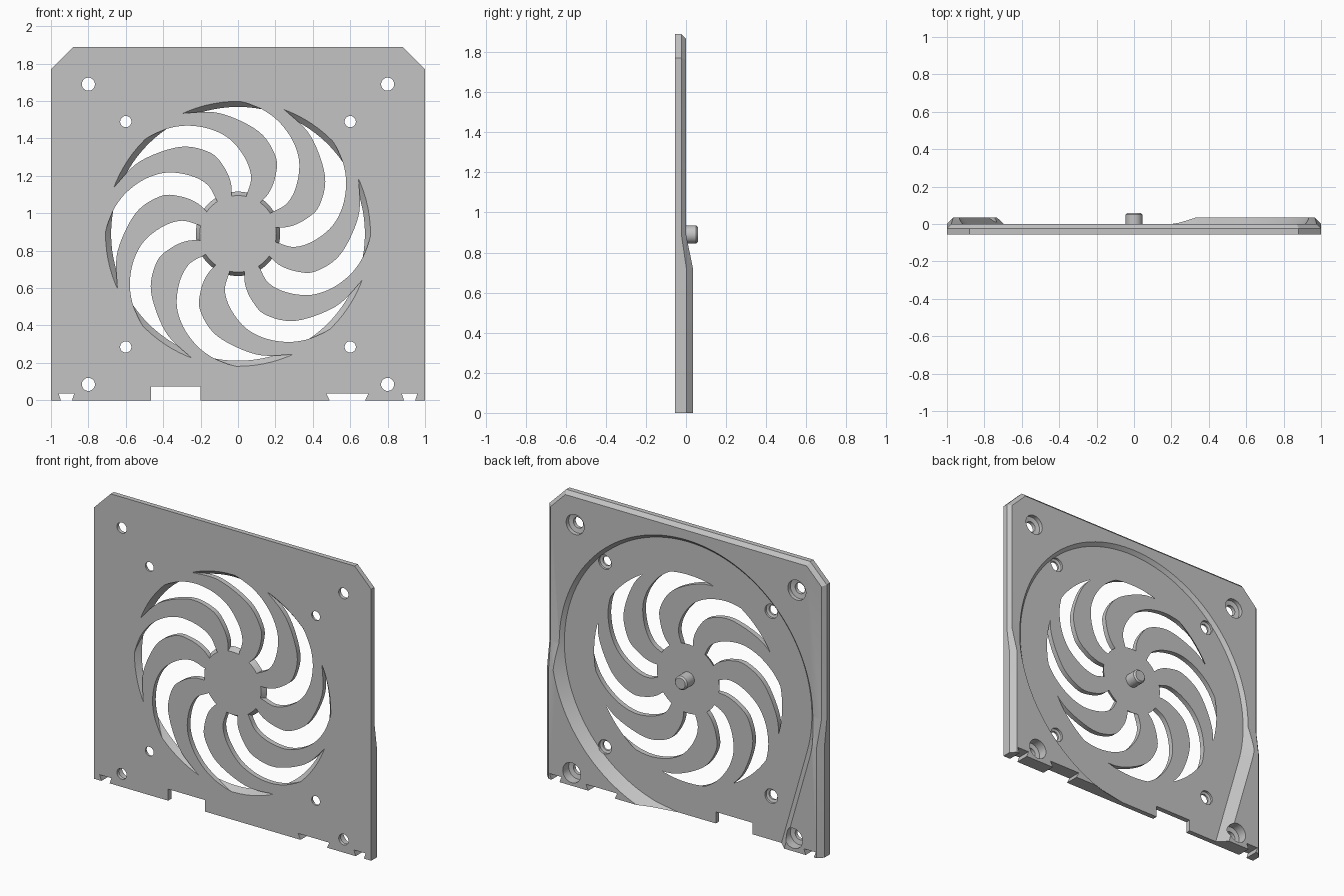
import bpy, bmesh
from math import sin, cos, pi, radians
from mathutils import Vector

if "Cube" in bpy.data.objects:
    bpy.data.objects.remove(bpy.data.objects["Cube"])

CZ = 0.89                            # height of the hub centre
FRONT, FLOOR, RAISED = -0.055, -0.022, 0.035

grey = bpy.data.materials.new("plain_grey")
grey.use_nodes = True
grey.diffuse_color = (0.55, 0.55, 0.55, 1)
grey.node_tree.nodes["Principled BSDF"].inputs["Base Color"].default_value = (0.55, 0.55, 0.55, 1)


def finish(name, bm):
    bmesh.ops.recalc_face_normals(bm, faces=bm.faces)
    mesh = bpy.data.meshes.new(name)
    bm.to_mesh(mesh)
    bm.free()
    mesh.materials.append(grey)
    ob = bpy.data.objects.new(name, mesh)
    bpy.context.collection.objects.link(ob)
    return ob


def bridge(bm, a, b):
    n = len(a)
    for i in range(n):
        bm.faces.new((a[i], a[(i + 1) % n], b[(i + 1) % n], b[i]))


def add_loft(bm, layers):
    """Solid through (y, [(x, z), ...]) outlines with equal point counts."""
    rings = [[bm.verts.new((x, y, z)) for x, z in pts] for y, pts in layers]
    for a, b in zip(rings, rings[1:]):
        bridge(bm, a, b)
    bm.faces.new(rings[0])
    bm.faces.new(rings[-1])


def loft(name, layers):
    bm = bmesh.new()
    add_loft(bm, layers)
    return finish(name, bm)


def circle(r, x=0, z=CZ, n=32):
    return [(x + r * cos(2 * pi * i / n), z + r * sin(2 * pi * i / n)) for i in range(n)]


def boolean(target, cutter, operation="DIFFERENCE"):
    mod = target.modifiers.new("cut", "BOOLEAN")
    mod.operation, mod.object, mod.solver = operation, cutter, "EXACT"
    bpy.context.view_layer.objects.active = target
    bpy.ops.object.modifier_apply(modifier=mod.name)
    bpy.data.objects.remove(cutter)


def spline(pts, steps=6):
    """Smooth curve through the points."""
    p = [Vector(q) for q in pts]
    p = [2 * p[0] - p[1]] + p + [2 * p[-1] - p[-2]]
    out = []
    for a, b, c, d in zip(p, p[1:], p[2:], p[3:]):
        for i in range(steps):
            t = i / steps
            out.append(0.5 * (2 * b + (c - a) * t + (2 * a - 5 * b + 4 * c - d) * t * t
                              + (3 * b - a - 3 * c + d) * t ** 3))
    return out + [p[-2]]


# Plate: clipped top corners, chamfered back edge, thicker lower part with a ramp
half = [(1, 0), (1, 0.72), (1, CZ), (1, 1.77), (0.88, 1.89)]
outline = half + [(-x, z) for x, z in reversed(half)]
bm = bmesh.new()
front, mid, back = [], [], []
for x, z in outline:
    low = z < 0.8
    top, c = (RAISED, 0.033) if low else (0, 0.023)
    side = 1 if x > 0 else -1
    xi = x - side * c * (0.42 if z > 1.8 else 1)
    zi = z - (c if z > 1.8 else 0.42 * c if z > 1.7 else 0)
    front.append(bm.verts.new((x, FRONT, z)))
    mid.append(bm.verts.new((x, top - c, z)))
    back.append(bm.verts.new((xi, top, zi)))
bridge(bm, front, mid)
bridge(bm, mid, back)
bm.faces.new(front)
bm.faces.new((back[0], back[1], back[8], back[9]))
bm.faces.new((back[1], back[2], back[7], back[8]))
bm.faces.new(back[2:8])
plate = finish("fan_cover_plate", bm)


# Round recess with sloped wall, leaving through a straight side at the bottom
def recess(y):
    r, a0, a1, n = 0.915 + y, radians(-75), radians(196), 110
    pts = [(r * cos(a0 + (a1 - a0) * i / n), CZ + r * sin(a0 + (a1 - a0) * i / n))
           for i in range(n + 1)]
    x, z = pts[-1]
    return pts + [(x - 0.8 * sin(a1), z + 0.8 * cos(a1))]


boolean(plate, loft("recess_cutter", [(y, recess(y)) for y in (FLOOR, 0.07)]))

# Eight curved air slots, bounded by a sloped hub edge and a sloped outer edge
outer_side = spline([(0.03, 0.15), (0.047, 0.21), (0.07, 0.3), (0.04, 0.4), (-0.037, 0.5),
                     (-0.14, 0.557), (-0.257, 0.578), (-0.36, 0.567), (-0.444, 0.535),
                     (-0.5, 0.505)])
inner_side = spline([(-0.7, 0.19), (-0.647, 0.267), (-0.52, 0.39), (-0.31, 0.465),
                     (-0.153, 0.436), (-0.08, 0.365), (-0.037, 0.267), (-0.037, 0.15)])
slot = outer_side + [Vector((-0.56, 0.56)), Vector((-0.72, 0.42))] + inner_side
bm = bmesh.new()
for k in range(8):
    c, s = cos(k * pi / 4), sin(k * pi / 4)
    pts = [(p.x * c - p.y * s, CZ + p.x * s + p.y * c) for p in slot]
    add_loft(bm, [(FRONT - 0.01, pts), (FLOOR + 0.01, pts)])
slots = finish("slot_cutter", bm)
bm = bmesh.new()
profile = [(0.195, -0.07), (0.235, -0.007), (0.665, -0.007), (0.722, -0.07)]
rings = [[bm.verts.new((x, y, z)) for x, z in circle(r, n=96)] for r, y in profile]
for i in range(4):
    bridge(bm, rings[i], rings[(i + 1) % 4])
boolean(slots, finish("ring_cutter", bm), "INTERSECT")
boolean(plate, slots)

# Screw holes with a wider bore from the back
for sx in (-1, 1):
    for x, z, r, bore, seat in ((0.8, 1.69, 0.035, 0.065, -0.026), (0.8, 0.085, 0.035, 0.065, -0.026),
                                (0.6, 1.49, 0.03, 0.046, -0.036), (0.6, 0.285, 0.03, 0.046, -0.036)):
        layers = [(y, circle(q, sx * x, z)) for y, q in
                  ((-0.1, r), (seat - 0.006, r), (seat, bore), (0.1, bore))]
        boolean(plate, loft("screw_cutter", layers))

# Notches in the bottom edge: one square, three dovetailed
for x0, x1, h, flare in ((-0.465, -0.2, 0.075, 0), (-0.947, -0.888, 0.037, 0.013),
                         (0.49, 0.68, 0.037, 0.018), (0.888, 0.947, 0.037, 0.013)):
    pts = [(x0, -0.02), (x1, -0.02), (x1, 0), (x1 + flare, h), (x0 - flare, h), (x0, 0)]
    boolean(plate, loft("notch_cutter", [(-0.1, pts), (0.1, pts)]))

# Centre pin on the back of the hub
pin = loft("centre_pin", [(y, circle(r)) for y, r in
                          ((FLOOR - 0.005, 0.045), (0.05, 0.045), (0.06, 0.036))])

for ob in (plate, pin):
    bpy.ops.object.select_all(action="DESELECT")
    ob.select_set(True)
    bpy.context.view_layer.objects.active = ob
    bpy.ops.object.shade_smooth_by_angle(angle=radians(25))
